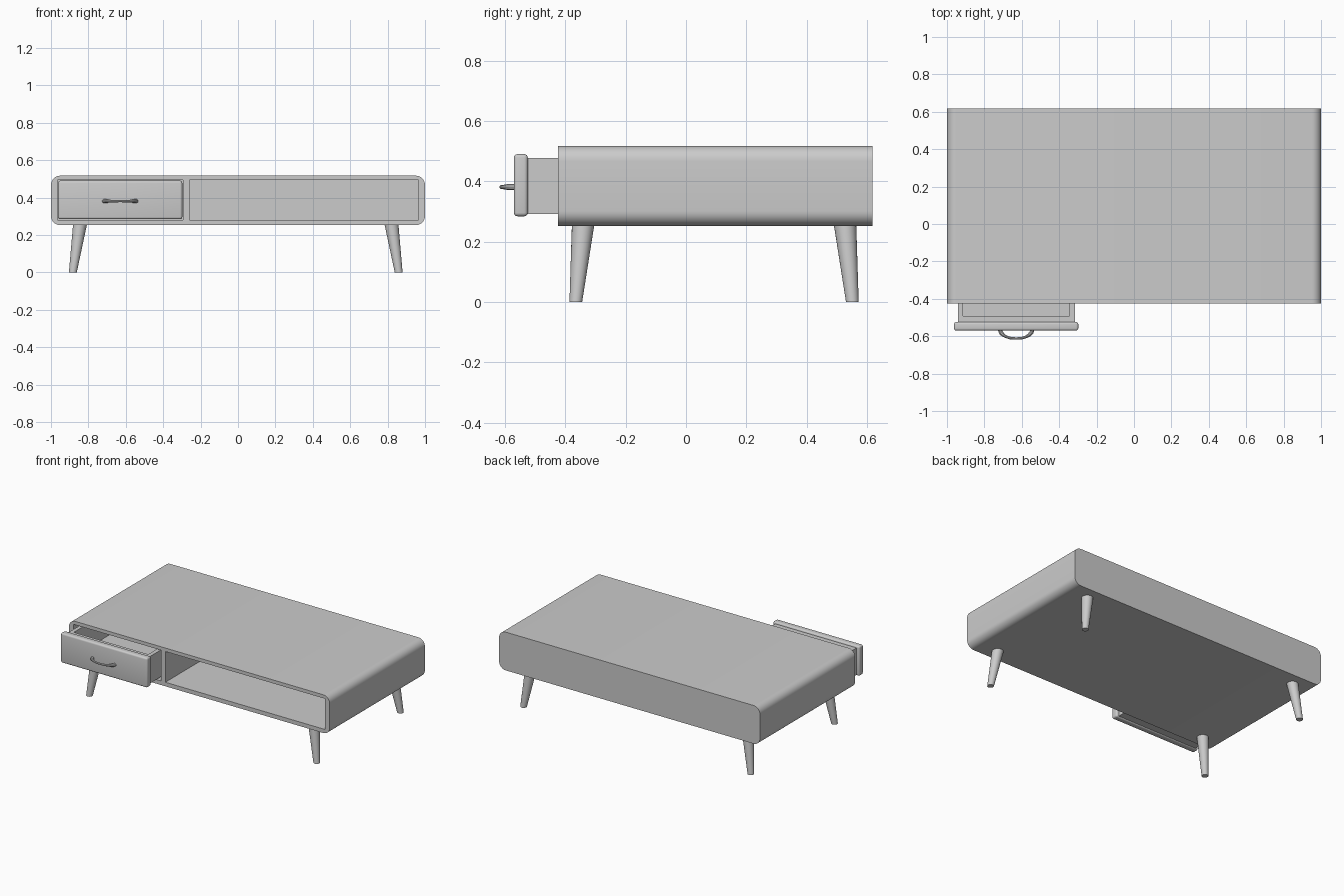
import bpy, bmesh, math
from mathutils import Vector

if "Cube" in bpy.data.objects:
    bpy.data.objects.remove(bpy.data.objects["Cube"])


def make_object(name, bm):
    mesh = bpy.data.meshes.new(name)
    bmesh.ops.recalc_face_normals(bm, faces=bm.faces[:])
    bm.to_mesh(mesh)
    bm.free()
    ob = bpy.data.objects.new(name, mesh)
    bpy.context.collection.objects.link(ob)
    return ob


def box(name, lo, hi, bevel=0.0, segments=4, along_y_only=False):
    lo, hi = Vector(lo), Vector(hi)
    bm = bmesh.new()
    bmesh.ops.create_cube(bm, size=1)
    for v in bm.verts:
        v.co = Vector((lo[i] + (v.co[i] + 0.5) * (hi[i] - lo[i]) for i in range(3)))
    if bevel:
        edges = [e for e in bm.edges if not along_y_only
                 or abs(e.verts[0].co.y - e.verts[1].co.y) > 0.01]
        bmesh.ops.bevel(bm, geom=edges, offset=bevel, segments=segments,
                        profile=0.5, affect='EDGES')
    return make_object(name, bm)


def activate(ob):
    bpy.ops.object.select_all(action='DESELECT')
    ob.select_set(True)
    bpy.context.view_layer.objects.active = ob


def carve(ob, lo, hi):
    cutter = box("cutter", lo, hi)
    cutter.hide_render = True
    mod = ob.modifiers.new("carve", 'BOOLEAN')
    mod.operation, mod.solver, mod.object = 'DIFFERENCE', 'EXACT', cutter
    activate(ob)
    bpy.ops.object.modifier_apply(modifier=mod.name)
    bpy.data.objects.remove(cutter)


def smooth(ob):
    activate(ob)
    bpy.ops.object.shade_smooth_by_angle(angle=math.radians(35))


def tapered_leg(name, bottom, top, r_bottom, r_top, sides=24):
    bm = bmesh.new()
    rings = []
    for c, r in ((bottom, r_bottom), (top, r_top)):
        rings.append([bm.verts.new((c[0] + r * math.cos(2 * math.pi * i / sides),
                                    c[1] + r * math.sin(2 * math.pi * i / sides), c[2]))
                      for i in range(sides)])
    for i in range(sides):
        j = (i + 1) % sides
        bm.faces.new((rings[0][i], rings[0][j], rings[1][j], rings[1][i]))
    bm.faces.new(rings[0])
    bm.faces.new(rings[1])
    smooth(make_object(name, bm))


# Rounded cabinet with a drawer bay and an open shelf bay
cabinet = box("cabinet", (-1, -0.424, 0.252), (1, 0.618, 0.517), 0.05, 8, True)
carve(cabinet, (-0.965, -0.5, 0.28), (-0.295, 0.588, 0.493))
carve(cabinet, (-0.26, -0.5, 0.28), (0.965, 0.588, 0.493))
smooth(cabinet)

# Drawer, pulled partly out
tray = box("drawer_tray", (-0.941, -0.526, 0.291), (-0.316, 0.44, 0.477))
carve(tray, (-0.914, -0.492, 0.31), (-0.344, 0.413, 0.6))
smooth(box("drawer_front", (-0.962, -0.57, 0.284), (-0.298, -0.524, 0.49), 0.012))

# Bowed drawer handle, thicker at its ends
path = [(-0.088, -0.564, 1.2), (-0.08, -0.582, 1.3), (-0.05, -0.604, 0.85),
        (0, -0.612, 0.75), (0.05, -0.604, 0.85), (0.08, -0.582, 1.3), (0.088, -0.564, 1.2)]
curve = bpy.data.curves.new("drawer_handle", 'CURVE')
curve.dimensions = '3D'
curve.bevel_depth, curve.bevel_resolution = 0.0085, 3
curve.use_fill_caps = True
curve.resolution_u = 6
spline = curve.splines.new('BEZIER')
spline.bezier_points.add(len(path) - 1)
for p, (x, y, r) in zip(spline.bezier_points, path):
    p.co = (x - 0.63, y, 0.381)
    p.radius = r
    p.handle_left_type = p.handle_right_type = 'AUTO'
handle = bpy.data.objects.new("drawer_handle", curve)
bpy.context.collection.objects.link(handle)
activate(handle)
bpy.ops.object.convert(target='MESH')
smooth(bpy.context.view_layer.objects.active)

# Four splayed tapered legs
for sx, side in ((-1, "left"), (1, "right")):
    for sy, end in ((-1, "front"), (1, "back")):
        tapered_leg(f"{end}_{side}_leg",
                    (-0.012 + sx * 0.871, 0.093 + sy * 0.458, 0),
                    (-0.012 + sx * 0.833, 0.093 + sy * 0.434, 0.254), 0.021, 0.037)
